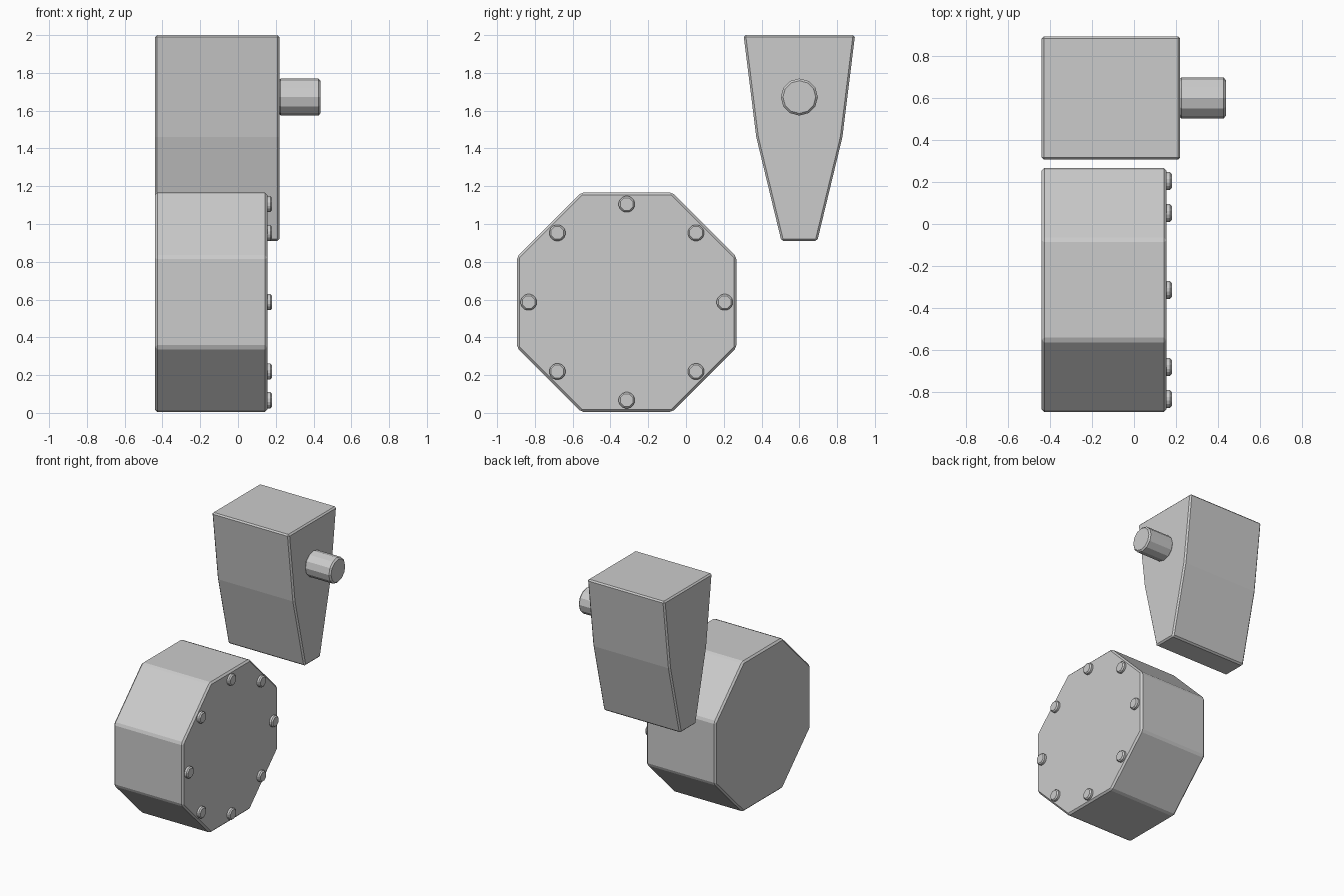
import bpy, bmesh
from math import cos, sin, pi, tan

if "Cube" in bpy.data.objects:
    bpy.data.objects.remove(bpy.data.objects["Cube"])


def prism(name, profile, x0, x1, bevel):
    """Extrude a (y, z) profile along x and chamfer its edges."""
    bm = bmesh.new()
    face = bm.faces.new([bm.verts.new((x0, y, z)) for y, z in profile])
    ext = bmesh.ops.extrude_face_region(bm, geom=[face])
    moved = [v for v in ext["geom"] if isinstance(v, bmesh.types.BMVert)]
    bmesh.ops.translate(bm, verts=moved, vec=(x1 - x0, 0, 0))
    bmesh.ops.recalc_face_normals(bm, faces=bm.faces[:])
    mesh = bpy.data.meshes.new(name)
    bm.to_mesh(mesh)
    bm.free()
    obj = bpy.data.objects.new(name, mesh)
    bpy.context.collection.objects.link(obj)
    mod = obj.modifiers.new("edge_bevel", 'BEVEL')
    mod.width = bevel
    mod.segments = 1
    mod.limit_method = 'ANGLE'
    mod.angle_limit = 0.55  # leaves shallow side folds crisp
    return obj


def ring(cy, cz, r, n, start=0.0):
    return [(cy + r * cos(start + 2 * pi * i / n),
             cz + r * sin(start + 2 * pi * i / n)) for i in range(n)]


# Octagonal housing
CY, CZ, APOTHEM = -0.314, 0.586, 0.581
prism("octagon_housing", ring(CY, CZ, APOTHEM / cos(pi / 8), 8, pi / 8),
      -0.44, 0.155, 0.013)

# Bolt heads around the housing face
for i, (y, z) in enumerate(ring(CY, CZ, 0.519, 8)):
    prism(f"bolt_{i + 1}", ring(y, z, 0.046, 8, pi / 8), 0.14, 0.18, 0.009)

# Tapered block
half = [(0.095, 0.91), (0.228, 1.46), (0.295, 2.0)]
profile = [(0.6 + y, z) for y, z in half] + [(0.6 - y, z) for y, z in reversed(half)]
prism("tapered_block", profile, -0.44, 0.22, 0.011)

# Round peg on the block's side
peg = prism("side_peg", ring(0.6, 1.672, 0.098, 12), 0.215, 0.437, 0.011)
peg.modifiers["edge_bevel"].angle_limit = 1.0
